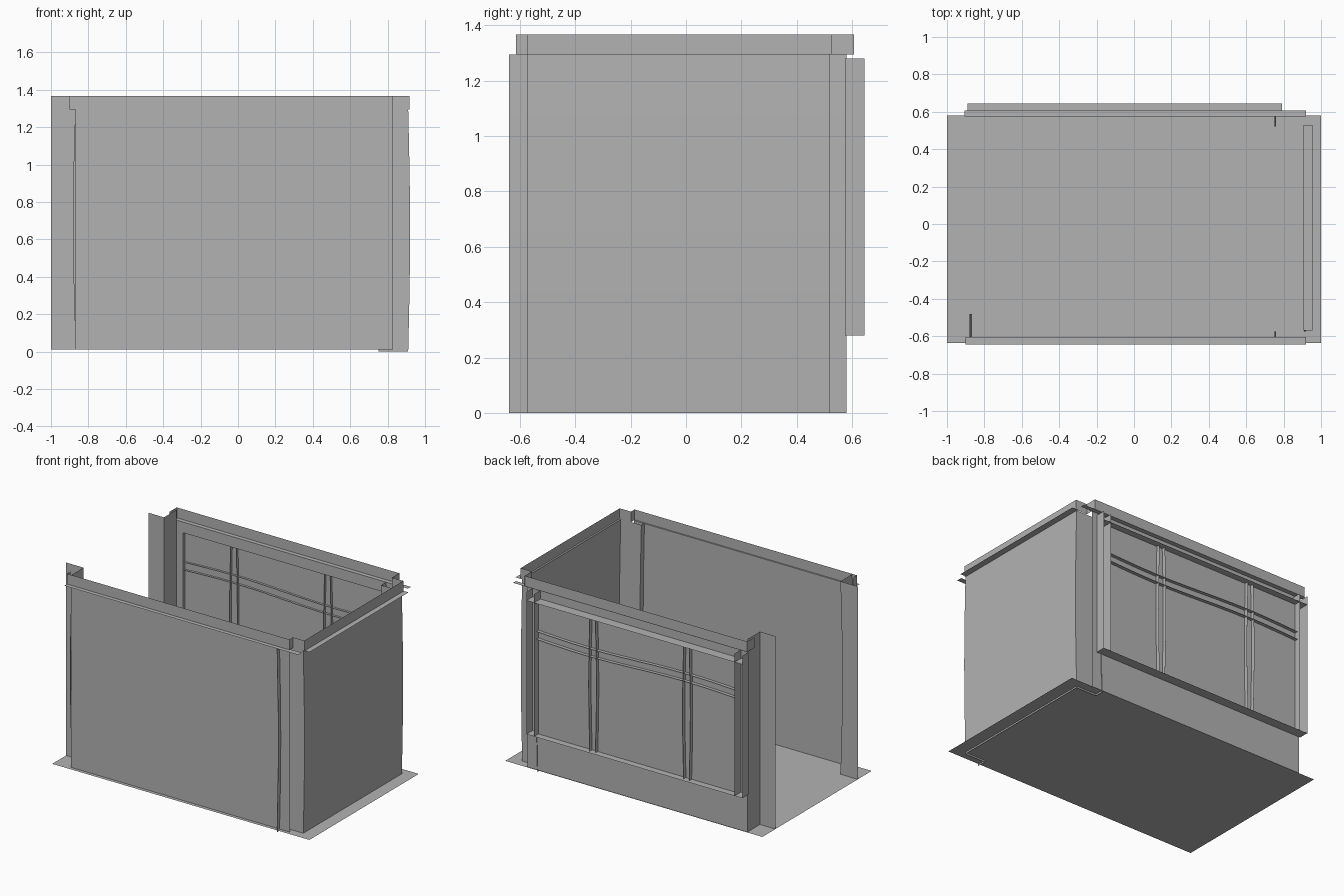
import bpy, bmesh, math

cube = bpy.data.objects.get("Cube")
if cube:
    bpy.data.objects.remove(cube)

GREY = (0.45, 0.45, 0.45, 1)
mat = bpy.data.materials.new("plain grey")
mat.use_nodes = True
mat.diffuse_color = GREY
mat.node_tree.nodes["Principled BSDF"].inputs["Base Color"].default_value = GREY

FLOOR, SILL, HEAD, LEDGE, TOP = 0.012, 0.28, 1.22, 1.295, 1.368


def finish(name, bm):
    me = bpy.data.meshes.new(name)
    bm.to_mesh(me)
    bm.free()
    me.materials.append(mat)
    ob = bpy.data.objects.new(name, me)
    bpy.context.collection.objects.link(ob)
    return ob


def sheet(name, path, z0, z1, bow=0.0, levels=1):
    """Vertical folded sheet following a plan path, optionally bowed along x."""
    bm = bmesh.new()
    rows = []
    for i in range(levels + 1):
        t = i / levels
        dx = bow * math.sin(math.pi * t)
        rows.append([bm.verts.new((x + (dx if abs(x) < 0.99 else 0), y, z0 + (z1 - z0) * t))
                     for x, y in path])
    for a, b in zip(rows, rows[1:]):
        for j in range(len(path) - 1):
            bm.faces.new((a[j], a[j + 1], b[j + 1], b[j]))
    return finish(name, bm)


def plate(name, x0, x1, y0, y1, z):
    """Horizontal flat plate."""
    bm = bmesh.new()
    bm.faces.new([bm.verts.new((x, y, z))
                  for x, y in ((x0, y0), (x1, y0), (x1, y1), (x0, y1))])
    return finish(name, bm)


# Floor
plate("floor", -1, 1, -0.635, 0.58, FLOOR)

# Front wall with folded end at the open side
sheet("front_wall_end", [(-1, -0.48), (-0.865, -0.48), (-0.865, -0.61)],
      FLOOR, TOP, -0.015, 6)
sheet("front_wall", [(-0.87, -0.61), (0.83, -0.61)], FLOOR, LEDGE)

# Side wall folded round both corners
sheet("side_wall", [(0.75, -0.64), (0.75, -0.575), (0.91, -0.575),
                    (0.91, 0.52), (0.75, 0.52), (0.75, 0.58)],
      0, LEDGE, 0.01, 6)

# Back wall around the window opening
BACK, PANE, OUT = 0.575, 0.597, 0.645
WL, WR = -0.83, 0.73
sheet("back_wall_end", [(-1, 0.435), (-0.88, 0.435), (-0.88, BACK)], FLOOR, TOP)
sheet("back_wall_below_window", [(-0.88, BACK), (0.83, BACK)], FLOOR, SILL)
sheet("back_wall_above_window", [(-0.88, BACK), (0.83, BACK)], HEAD, LEDGE)
sheet("back_wall_open_side", [(-0.88, BACK), (WL, BACK)], SILL, HEAD)
sheet("back_wall_corner_side", [(WR, BACK), (0.83, BACK)], SILL, HEAD)

# Window pane, sill, head and side boards
sheet("window_pane", [(WL, PANE), (WR, PANE)], SILL, HEAD)
plate("window_sill", -0.89, 0.79, BACK, OUT, SILL)
plate("window_head", -0.89, 0.79, BACK, OUT, HEAD)
for i, x in enumerate((-0.89, WL, WR, 0.79)):
    sheet(f"window_board_{i}", [(x, BACK), (x, OUT)], SILL, 1.28)

# Paired slats of the two mullions
for i, mid in enumerate((-0.44, 0.29)):
    for side in (-1, 1):
        x = mid + side * 0.022
        sheet(f"mullion_{i}_{'a' if side < 0 else 'b'}",
              [(x, 0.578), (x, 0.625)], SILL, HEAD, 0.008 * side, 6)

# Two thin crossbars with a slight wave
for i, z in enumerate((0.955, 1.01)):
    bm = bmesh.new()
    rows = []
    for k in range(13):
        t = k / 12
        zz = z + 0.012 * math.sin(2 * math.pi * t)
        rows.append([bm.verts.new((WL + (WR - WL) * t, y, zz)) for y in (0.58, 0.622)])
    for a, b in zip(rows, rows[1:]):
        bm.faces.new((a[0], b[0], b[1], a[1]))
    finish(f"crossbar_{i}", bm)

# Ledges round the wall tops
plate("front_ledge", -0.9, 0.92, -0.645, -0.605, LEDGE)
plate("side_ledge", 0.905, 0.955, -0.57, 0.53, LEDGE)
plate("back_ledge", -0.905, 0.92, BACK, 0.607, LEDGE)

# Upstand bands above the ledges
sheet("front_band", [(-0.9, -0.575), (-0.9, -0.615), (0.83, -0.615)], LEDGE, TOP)
sheet("side_band", [(0.83, -0.615), (0.83, -0.575), (0.918, -0.575),
                    (0.918, 0.525), (0.83, 0.525), (0.83, 0.607)], LEDGE, TOP)
sheet("back_band", [(-0.9, 0.525), (-0.9, 0.605), (0.83, 0.605)], LEDGE, TOP)
